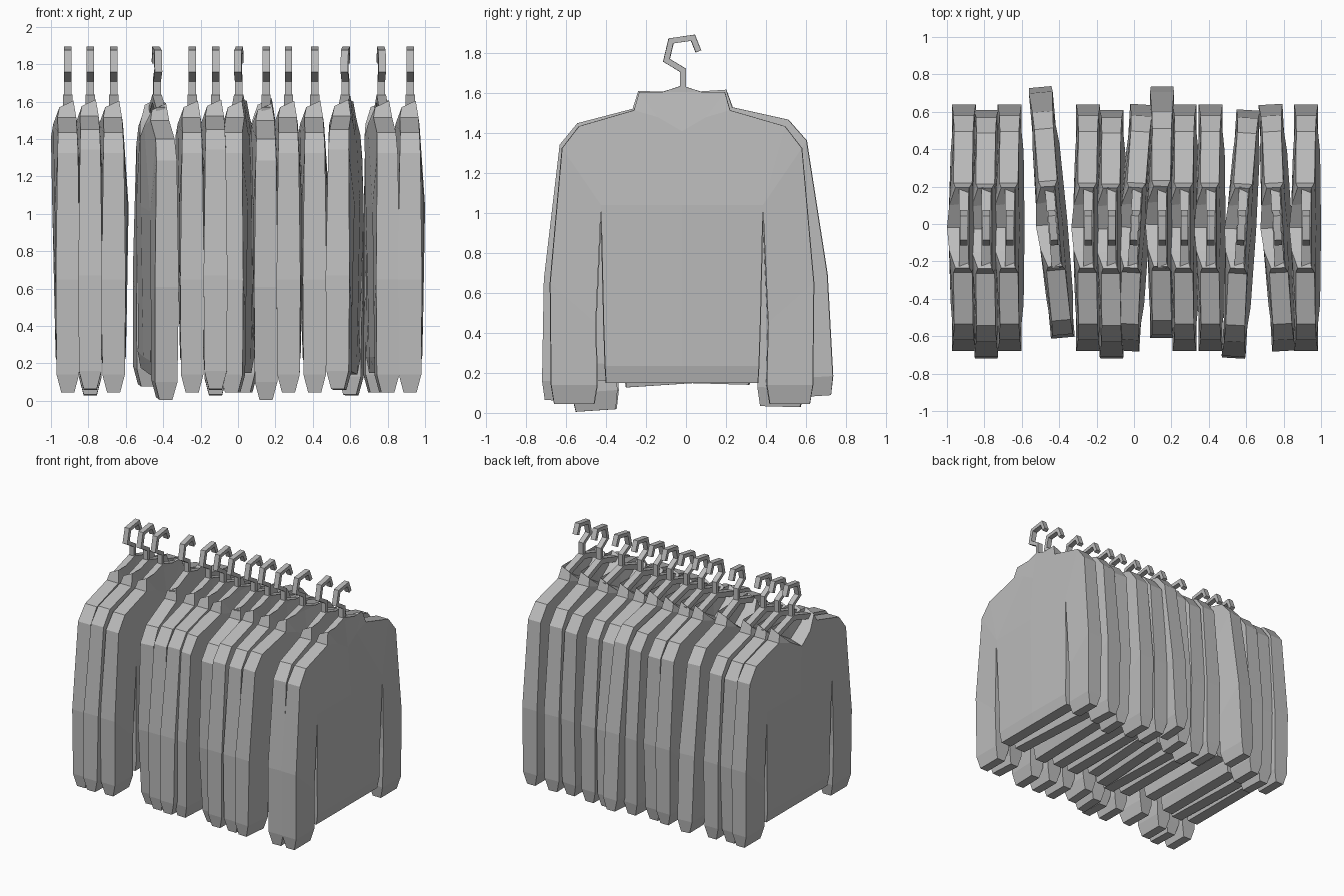
import bpy, bmesh
from mathutils import Vector

if "Cube" in bpy.data.objects:
    bpy.data.objects.remove(bpy.data.objects["Cube"])

grey = bpy.data.materials.new("plain_grey")
grey.use_nodes = True
grey.diffuse_color = (0.5, 0.5, 0.5, 1)
grey.node_tree.nodes["Principled BSDF"].inputs["Base Color"].default_value = (0.5, 0.5, 0.5, 1)

PIVOT = 1.7     # height the garments swing from
MID = -0.02     # garment centre line in y

# Half pattern of the sweater: name -> (half breadth, height, front x, back x)
PATTERN = {
    "nape": (0, 1.605, -0.03, 0.03),
    "collar": (0.215, 1.605, -0.045, 0.03),
    "neck_base": (0.24, 1.515, -0.055, 0.045),
    "shoulder": (0.515, 1.435, -0.052, 0.05),
    "upper_arm": (0.60, 1.325, -0.055, 0.055),
    "elbow": (0.66, 0.65, -0.064, 0.064),
    "wrist": (0.655, 0.14, -0.06, 0.06),
    "cuff": (0.64, 0.045, -0.035, 0.035),
    "cuff_in": (0.44, 0.045, -0.035, 0.035),
    "wrist_in": (0.425, 0.14, -0.06, 0.06),
    "elbow_in": (0.432, 0.45, -0.064, 0.064),
    "armpit": (0.405, 1.04, -0.07, 0.075),
    "waist": (0.392, 0.45, -0.06, 0.06),
    "band": (0.385, 0.235, -0.06, 0.06),
    "hem": (0.38, 0.15, -0.045, 0.045),
    "hem_mid": (0, 0.15, -0.045, 0.045),
    "band_mid": (0, 0.235, -0.065, 0.065),
    "waist_mid": (0, 0.45, -0.07, 0.07),
    "chest": (0, 1.04, -0.083, 0.08),
    "throat": (0, 1.41, -0.09, 0.055),
    "neckline": (0.12, 1.48, -0.078, 0.05),
}
PANELS = [
    "chest armpit waist waist_mid", "waist_mid waist band band_mid",
    "band_mid band hem hem_mid", "chest throat neckline armpit",
    "neckline neck_base shoulder armpit", "shoulder upper_arm armpit",
    "upper_arm elbow elbow_in armpit", "elbow wrist wrist_in elbow_in",
    "wrist cuff cuff_in wrist_in", "collar neck_base neckline",
]
OUTLINE = ("collar neck_base shoulder upper_arm elbow wrist cuff cuff_in wrist_in "
           "elbow_in armpit waist band hem hem_mid").split()


def finish(bm, name):
    bmesh.ops.remove_doubles(bm, verts=bm.verts, dist=0.0005)
    bmesh.ops.recalc_face_normals(bm, faces=bm.faces)
    mesh = bpy.data.meshes.new(name)
    bm.to_mesh(mesh)
    bm.free()
    mesh.materials.append(grey)
    return mesh


def sweater_mesh():
    bm = bmesh.new()
    for side in (-1, 1):
        front, back = {}, {}
        for key, (u, z, xf, xb) in PATTERN.items():
            drop = 0.035 if key == "collar" else 0
            front[key] = bm.verts.new((xf, MID + side * u, z - drop - PIVOT))
            back[key] = bm.verts.new((xb, MID + side * u, z - PIVOT))
        for layer in (front, back):
            for panel in PANELS:
                bm.faces.new([layer[k] for k in panel.split()])
        bm.faces.new([back[k] for k in ("nape", "collar", "neckline", "throat")])
        # Edge strip joining the two layers
        for a, b in zip(OUTLINE, OUTLINE[1:]):
            bm.faces.new((front[a], front[b], back[b], back[a]))
        # Hollow of the neck opening
        low = bm.verts.new((0.01, MID, 1.44 - PIVOT))
        low_side = bm.verts.new((0.01, MID + side * 0.13, 1.52 - PIVOT))
        bm.faces.new((front["throat"], front["neckline"], low_side, low))
        bm.faces.new((front["neckline"], front["collar"], low_side))
        bm.faces.new((front["collar"], back["collar"], low_side))
        bm.faces.new((low, low_side, back["collar"], back["nape"]))
    loose = [v for v in bm.verts if not v.link_faces]
    bmesh.ops.delete(bm, geom=loose, context="VERTS")
    return finish(bm, "sweater")


def sweep(bm, path, half_x, half_t):
    """Square bar along a path in the y-z plane."""
    pts = [Vector(p) for p in path]
    rings = []
    for i, p in enumerate(pts):
        d0 = (p - pts[i - 1]).normalized() if i else None
        d1 = (pts[i + 1] - p).normalized() if i < len(pts) - 1 else None
        d0, d1 = d0 or d1, d1 or d0
        d = (d0 + d1).normalized()
        n = Vector((-d.y, d.x)) * half_t / max(d.dot(d0), 0.5)
        rings.append([bm.verts.new((sx * half_x, p.x + s * n.x, p.y + s * n.y - PIVOT))
                      for sx, s in ((-1, -1), (1, -1), (1, 1), (-1, 1))])
    for a, b in zip(rings, rings[1:]):
        for i in range(4):
            j = (i + 1) % 4
            bm.faces.new((a[i], a[j], b[j], b[i]))
    bm.faces.new(rings[0])
    bm.faces.new(rings[-1])


def hanger_mesh():
    bm = bmesh.new()
    # Hook
    sweep(bm, [(-0.015, 1.6), (-0.015, 1.715), (-0.098, 1.765), (-0.075, 1.862),
               (0.035, 1.878), (0.062, 1.81)], 0.02, 0.014)
    # Sloping arms
    sweep(bm, [(MID - 0.21, 1.55), (MID, 1.617), (MID + 0.21, 1.55)], 0.025, 0.02)
    return finish(bm, "hanger")


# Row of garments: x, swing about x, turn about z
ROW = [(-0.91, 0, 0), (-0.79, -0.028, 0), (-0.665, 0, 0), (-0.435, 0.065, 0.09),
       (-0.245, 0, 0), (-0.12, -0.028, 0), (0.005, 0, -0.06), (0.15, 0.065, 0),
       (0.27, 0, 0), (0.41, 0, 0), (0.575, -0.028, -0.06), (0.765, 0, 0.055),
       (0.92, 0, 0)]
sweater, hanger = sweater_mesh(), hanger_mesh()
for i, (x, swing, turn) in enumerate(ROW, 1):
    for name, mesh, tilt in (("sweater", sweater, swing), ("hanger", hanger, 0)):
        ob = bpy.data.objects.new(f"{name}_{i}", mesh)
        ob.location = (x, 0, PIVOT)
        ob.rotation_euler = (tilt, 0, turn)
        bpy.context.collection.objects.link(ob)
